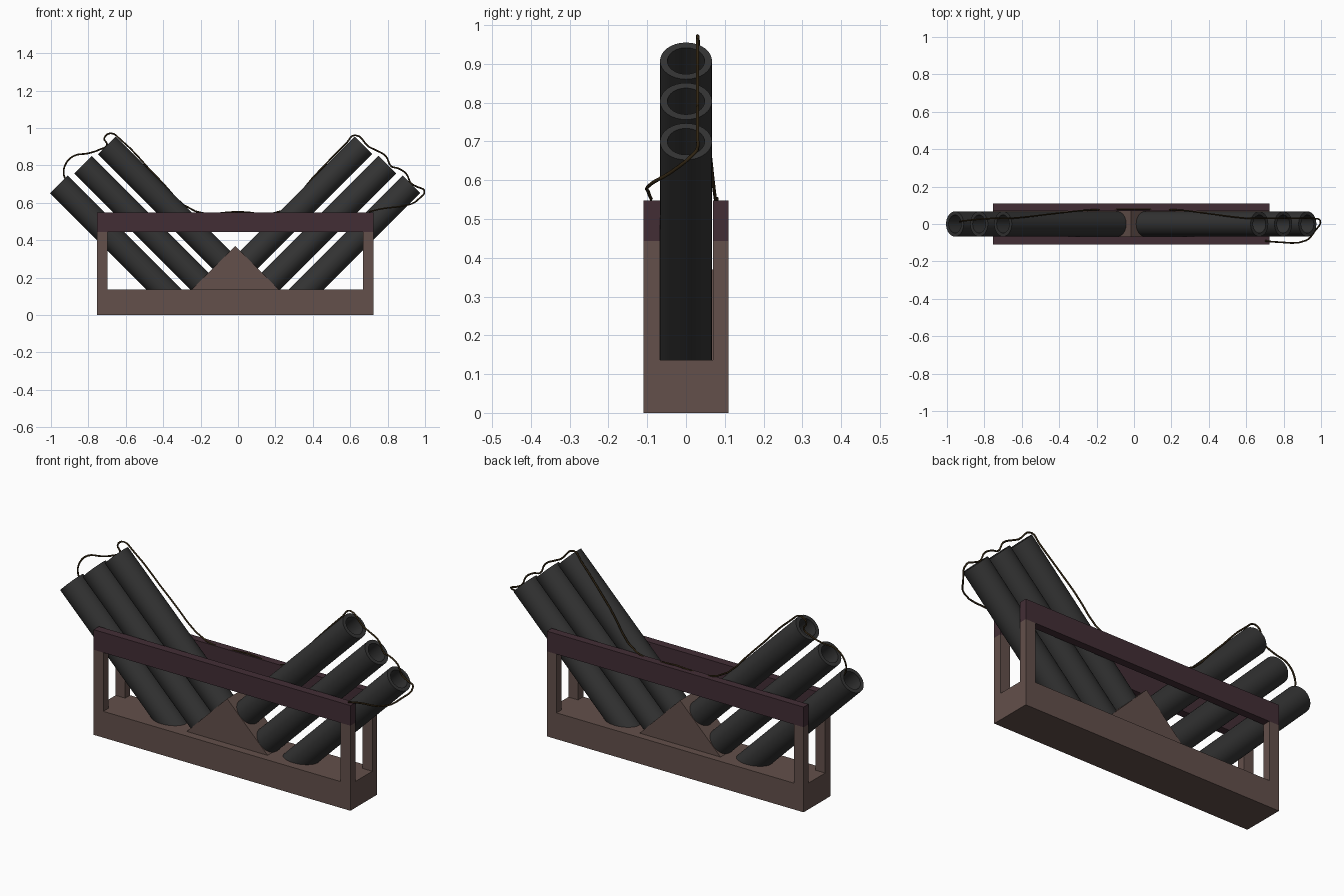
import bpy, bmesh, math
from mathutils import Vector

if "Cube" in bpy.data.objects:
    bpy.data.objects.remove(bpy.data.objects["Cube"])

CX = -0.015          # symmetry plane of the rack
R, RI = 0.067, 0.048  # tube outer and inner radius
S = math.sqrt(0.5)


def material(name, rgb):
    m = bpy.data.materials.new(name)
    m.diffuse_color = (*rgb, 1)
    m.use_nodes = True
    m.node_tree.nodes["Principled BSDF"].inputs["Base Color"].default_value = m.diffuse_color
    return m


WOOD = material("brown wood", (0.125, 0.080, 0.070))
RAIL = material("dark plum rail", (0.055, 0.027, 0.036))
TUBE = material("charcoal tube", (0.033, 0.033, 0.033))
FUSE = material("dark fuse cord", (0.030, 0.018, 0.006))


def finish(bm, name, mat, smooth=False):
    bmesh.ops.recalc_face_normals(bm, faces=bm.faces)
    me = bpy.data.meshes.new(name)
    bm.to_mesh(me)
    bm.free()
    ob = bpy.data.objects.new(name, me)
    bpy.context.collection.objects.link(ob)
    me.materials.append(mat)
    if smooth:
        bpy.ops.object.select_all(action='DESELECT')
        ob.select_set(True)
        bpy.context.view_layer.objects.active = ob
        bpy.ops.object.shade_smooth_by_angle(angle=math.radians(35))
    return ob


def box(name, lo, hi, mat):
    bm = bmesh.new()
    bmesh.ops.create_cube(bm, size=1)
    for v in bm.verts:
        v.co = [(a + b) / 2 + c * (b - a) for a, b, c in zip(lo, hi, v.co)]
    return finish(bm, name, mat)


def tube(name, start, end, mat, n=32):
    """Open-mouthed tube: spin-like profile of outer wall, rim, bore and bore floor."""
    start, end = Vector(start), Vector(end)
    d = (end - start).normalized()
    u = Vector((0, 1, 0))
    w = d.cross(u)
    floor = start + d * 0.03
    bm = bmesh.new()
    rings = []
    for c, r in ((start, R), (end, R), (end, RI), (floor, RI)):
        rings.append([bm.verts.new(c + r * (u * math.cos(t) + w * math.sin(t)))
                      for t in (2 * math.pi * i / n for i in range(n))])
    for a, b in zip(rings, rings[1:]):
        for i in range(n):
            j = (i + 1) % n
            bm.faces.new((a[i], a[j], b[j], b[i]))
    bm.faces.new(rings[0])
    bm.faces.new(rings[-1])
    return finish(bm, name, mat, True)


# Base, posts and rails
X0, X1 = -0.755, 0.725
box("base", (X0, -0.11, 0), (X1, 0.11, 0.137), WOOD)
for side, y0, y1 in (("front", -0.11, -0.067), ("back", 0.07, 0.11)):
    box(side + "_rail", (X0, y0, 0.443), (X1, y1, 0.548), RAIL)
    box(side + "_left_post", (X0, y0, 0.137), (X0 + 0.056, y1, 0.443), WOOD)
    box(side + "_right_post", (X1 - 0.056, y0, 0.137), (X1, y1, 0.443), WOOD)

# Central wedge the tubes rest on
bm = bmesh.new()
tri = [bm.verts.new((x, -0.068, z)) for x, z in ((CX - 0.24, 0.13), (CX + 0.24, 0.13), (CX, 0.37))]
f = bm.faces.new(tri)
ext = bmesh.ops.extrude_face_region(bm, geom=[f])
for v in ext["geom"]:
    if isinstance(v, bmesh.types.BMVert):
        v.co.y = 0.07
finish(bm, "centre_wedge", WOOD)

# Two mirrored fans of three tubes: a = axis offset (z-dx), b = mouth position (z+dx)
for sgn, side in ((-1, "left"), (1, "right")):
    for k, (a, b) in enumerate(((0.222, 1.593), (-0.01, 1.617), (-0.243, 1.642))):
        pt = lambda s: (CX + sgn * (s - a) / 2, 0, (s + a) / 2)
        tube(f"{side}_tube_{k + 1}", pt(0.37), pt(b), TUBE)


# Fuse cord: one long run from the front rail, over the mouths, along the back rail
def cord(name, pts, r=0.0045):
    cu = bpy.data.curves.new(name, 'CURVE')
    cu.dimensions = '3D'
    cu.bevel_depth = r
    cu.bevel_resolution = 1
    cu.resolution_u = 4
    cu.use_fill_caps = True
    sp = cu.splines.new('BEZIER')
    sp.bezier_points.add(len(pts) - 1)
    for p, co in zip(sp.bezier_points, pts):
        p.co = co
        p.handle_left_type = p.handle_right_type = 'AUTO'
    ob = bpy.data.objects.new(name, cu)
    bpy.context.collection.objects.link(ob)
    cu.materials.append(FUSE)


cord("fuse", [
    (0.70, -0.090, 0.552), (0.76, -0.096, 0.567), (0.92, -0.088, 0.592), (0.965, -0.04, 0.62),
    (0.995, 0.02, 0.668), (0.96, 0.03, 0.685), (0.925, 0.03, 0.705), (0.90, 0.03, 0.755),
    (0.855, 0.03, 0.785), (0.82, 0.03, 0.795), (0.79, 0.03, 0.85), (0.73, 0.03, 0.885),
    (0.70, 0.03, 0.90), (0.625, 0.03, 0.962), (0.58, 0.033, 0.92), (0.40, 0.055, 0.735),
    (0.23, 0.075, 0.556), (0.0, 0.08, 0.553), (-0.23, 0.075, 0.556), (-0.43, 0.055, 0.735),
    (-0.63, 0.033, 0.94), (-0.68, 0.03, 0.972), (-0.715, 0.03, 0.945), (-0.70, 0.03, 0.91),
    (-0.74, 0.03, 0.885), (-0.80, 0.028, 0.865), (-0.88, 0.02, 0.85), (-0.925, 0.015, 0.80),
    (-0.93, 0.012, 0.745), (-0.91, 0.01, 0.71)])
